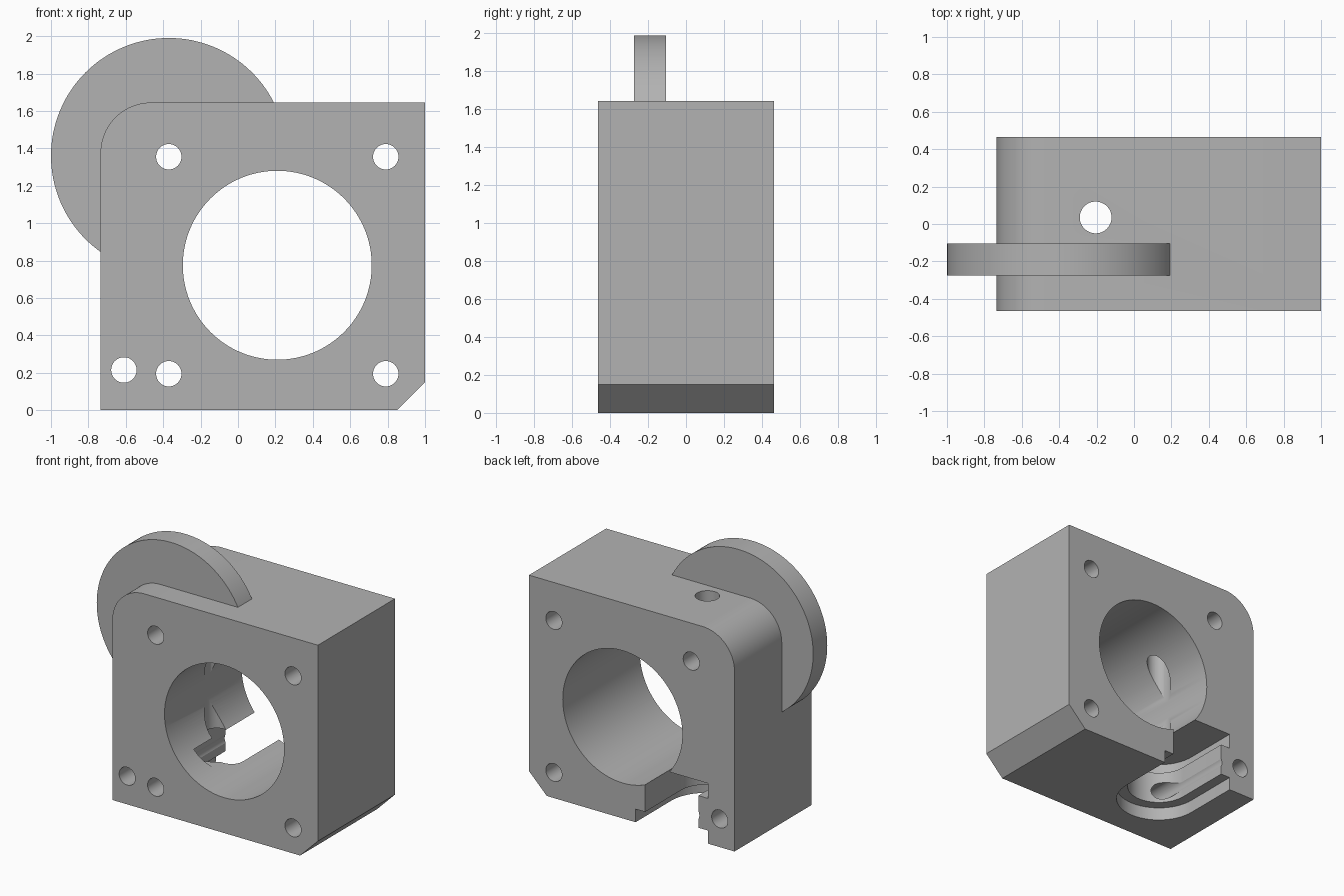
import bpy, bmesh, math
from mathutils import Matrix, Vector

cube = bpy.data.objects.get("Cube")
if cube:
    bpy.data.objects.remove(cube, do_unlink=True)

grey = bpy.data.materials.new("plain grey")
grey.use_nodes = True
grey.diffuse_color = (0.45, 0.45, 0.45, 1)
grey.node_tree.nodes["Principled BSDF"].inputs["Base Color"].default_value = (0.45, 0.45, 0.45, 1)


def arc(cx, cy, r, start, end, n):
    """Points along an arc, angles in degrees."""
    return [(cx + r * math.cos(math.radians(start + (end - start) * i / n)),
             cy + r * math.sin(math.radians(start + (end - start) * i / n)))
            for i in range(n + 1)]


def prism(name, outline, low, high, axis):
    """Extrude a closed outline along y (outline in x, z) or z (outline in x, y)."""
    place = (lambda u, v, t: (u, t, v)) if axis == "y" else (lambda u, v, t: (u, v, t))
    bm = bmesh.new()
    face = bm.faces.new([bm.verts.new(place(u, v, low)) for u, v in outline])
    ext = bmesh.ops.extrude_face_region(bm, geom=[face])
    moved = [g for g in ext["geom"] if isinstance(g, bmesh.types.BMVert)]
    bmesh.ops.translate(bm, verts=moved, vec=place(0, 0, high - low))
    bmesh.ops.recalc_face_normals(bm, faces=bm.faces)
    mesh = bpy.data.meshes.new(name)
    bm.to_mesh(mesh)
    bm.free()
    mesh.materials.append(grey)
    obj = bpy.data.objects.new(name, mesh)
    bpy.context.collection.objects.link(obj)
    return obj


def cylinder(name, cx, cy, r, low, high, axis, n=48):
    return prism(name, arc(cx, cy, r, 0, 360, n)[:-1], low, high, axis)


def combine(target, tool, operation):
    """Apply a boolean with the tool, then discard the tool."""
    mod = target.modifiers.new(operation.title(), "BOOLEAN")
    mod.operation = operation
    mod.solver = "EXACT"
    mod.object = tool
    bpy.context.view_layer.objects.active = target
    bpy.ops.object.modifier_apply(modifier=mod.name)
    bpy.data.objects.remove(tool, do_unlink=True)


LEFT, RIGHT, TOP, BACK = -0.735, 1.0, 1.645, 0.465
CORNER, CHAMFER = 0.27, 0.15

# Block with one rounded and one chamfered corner
outline = [(LEFT, 0), (RIGHT - CHAMFER, 0), (RIGHT, CHAMFER), (RIGHT, TOP)]
outline += arc(LEFT + CORNER, TOP - CORNER, CORNER, 90, 180, 24)
body = prism("housing_block", outline, -BACK, BACK, "y")

# Disc fin that stands out of the rounded corner
combine(body, cylinder("disc_fin", -0.37, 1.36, 0.63, -0.275, -0.105, "y", 128), "UNION")

# Main bore
combine(body, cylinder("bore_cutter", 0.21, 0.775, 0.505, -1, 1, "y", 128), "DIFFERENCE")

# Bolt holes
for x, z in [(-0.37, 1.355), (0.79, 1.355), (-0.37, 0.195), (0.79, 0.195), (-0.61, 0.215)]:
    combine(body, cylinder("bolt_cutter", x, z, 0.068, -1, 1, "y"), "DIFFERENCE")

# Stepped slot in the underside, open at the back and round at the front
SLOT_X, SLOT_Y = -0.205, 0.035
for half, low, high in [(0.305, -0.1, 0.1), (0.225, 0.05, 0.4), (0.305, 0.345, 0.46)]:
    shape = arc(SLOT_X, SLOT_Y, half, 180, 360, 40)
    shape += [(SLOT_X + half, 1), (SLOT_X - half, 1)]
    combine(body, prism("slot_cutter", shape, low, high, "z"), "DIFFERENCE")

# Vertical hole from the top down to the slot
combine(body, cylinder("vertical_cutter", SLOT_X, SLOT_Y, 0.085, 0.2, 2.2, "z"), "DIFFERENCE")

# Smooth curved walls, sharp edges
bpy.ops.object.select_all(action="DESELECT")
body.select_set(True)
bpy.context.view_layer.objects.active = body
bpy.ops.object.shade_smooth_by_angle(angle=math.radians(25))
